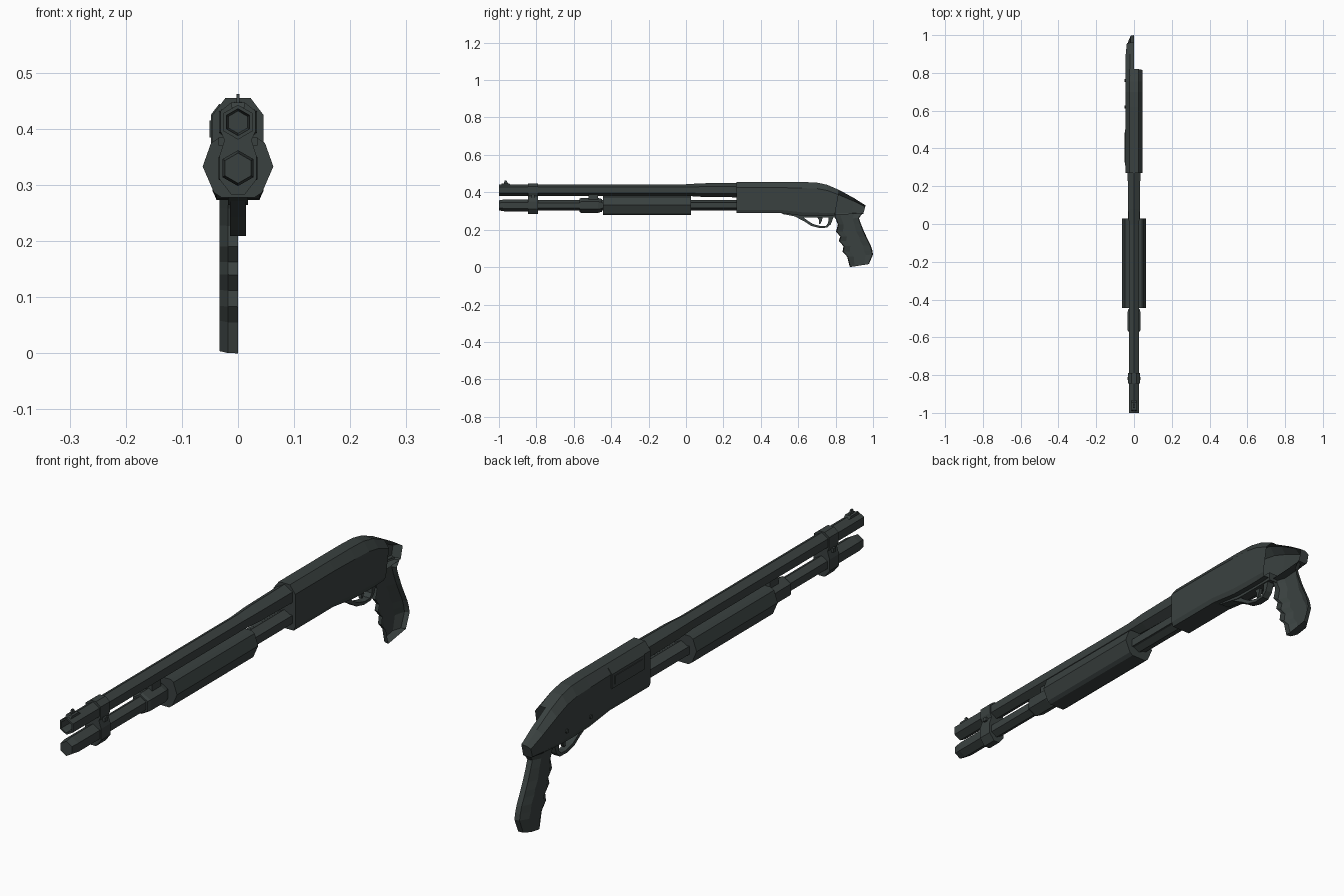
import bpy, bmesh, math

cube = bpy.data.objects.get("Cube")
if cube:
    bpy.data.objects.remove(cube)


def material(name, colour):
    m = bpy.data.materials.new(name)
    m.use_nodes = True
    m.diffuse_color = (*colour, 1)
    bsdf = m.node_tree.nodes["Principled BSDF"]
    bsdf.inputs["Base Color"].default_value = (*colour, 1)
    bsdf.inputs["Roughness"].default_value = 0.7
    return m


GUNMETAL = material("dark gunmetal", (0.042, 0.053, 0.051))


def finish(name, bm, outward=0):
    """Outward is the x side an open shell faces; 0 for closed parts."""
    bmesh.ops.recalc_face_normals(bm, faces=bm.faces[:])
    if outward:
        facing = sum(f.normal.x * f.calc_area() for f in bm.faces)
        if facing * outward < 0:
            bmesh.ops.reverse_faces(bm, faces=bm.faces[:])
    me = bpy.data.meshes.new(name)
    bm.to_mesh(me)
    bm.free()
    me.materials.append(GUNMETAL)
    ob = bpy.data.objects.new(name, me)
    bpy.context.collection.objects.link(ob)
    return ob


def loft(name, rings, closed=True, caps=(True, True), outward=0):
    """Skin a row of rings, each a list of points."""
    bm = bmesh.new()
    rows = [[bm.verts.new(p) for p in r] for r in rings]
    n = len(rows[0])
    for a, b in zip(rows, rows[1:]):
        for i in range(n if closed else n - 1):
            j = (i + 1) % n
            bm.faces.new((a[i], a[j], b[j], b[i]))
    for use, row in zip(caps, (rows[0], rows[-1])):
        if use:
            bm.faces.new(row)
    return finish(name, bm, outward)


def hex_ring(y, r, z):
    return [(r * math.sin(k * math.pi / 3), y, z + r * math.cos(k * math.pi / 3))
            for k in range(6)]


def hex_tube(name, z, stations):
    return loft(name, [hex_ring(y, r, z) for y, r in stations])


def prism(name, outline, x0, x1):
    """Extrude a (y, z) outline across x."""
    return loft(name, [[(x, y, z) for y, z in outline] for x in (x0, x1)])


def box(name, x, y, z):
    return prism(name, [(y[0], z[0]), (y[1], z[0]), (y[1], z[1]), (y[0], z[1])], *x)


def symmetric_loft(name, half, ys):
    """Extrude a mirrored (x, z) half outline along y."""
    full = half + [(-x, z) for x, z in reversed(half)]
    return loft(name, [[(x, y, z) for x, z in full] for y in ys])


# Barrel with hollow muzzle, thickening toward the receiver
BARREL_Z, TUBE_Z = 0.412, 0.33
hex_tube("barrel", BARREL_Z, [(-0.95, 0.02), (-1, 0.024), (-1, 0.031),
                              (0, 0.031), (0.08, 0.036), (0.28, 0.039)])

# Magazine tube, cap and collar
hex_tube("magazine_tube", TUBE_Z, [(-0.82, 0.028), (0.28, 0.028)])
hex_tube("magazine_cap", TUBE_Z, [(-1, 0.027), (-0.97, 0.032), (-0.8, 0.032)])
hex_tube("tube_collar", TUBE_Z, [(-0.57, 0.035), (-0.56, 0.04),
                                 (-0.47, 0.04), (-0.45, 0.034)])
box("barrel_lug", (-0.014, 0.014), (-0.52, -0.47), (0.355, 0.4))

# Clamp joining barrel and tube near the muzzle
symmetric_loft("muzzle_clamp", [(0.012, 0.447), (0.031, 0.432), (0.031, 0.395),
                                (0.024, 0.38), (0.033, 0.352), (0.033, 0.31),
                                (0.012, 0.283)], (-0.845, -0.79))
box("clamp_screw", (-0.035, 0.035), (-0.825, -0.81), (0.37, 0.385))

# Front sight
prism("front_sight_base", [(-0.99, 0.438), (-0.985, 0.447), (-0.945, 0.447),
                           (-0.935, 0.438)], -0.012, 0.012)
prism("front_sight_blade", [(-0.975, 0.445), (-0.97, 0.462), (-0.96, 0.462),
                            (-0.95, 0.445)], -0.003, 0.003)

# Sliding forend and its action bars
symmetric_loft("forend", [(0.036, 0.383), (0.048, 0.375), (0.063, 0.333),
                          (0.043, 0.287), (0.03, 0.278)], (-0.445, 0.028))
for side, label in ((1, "left"), (-1, "right")):
    box(label + "_action_bar", (side * 0.023, side * 0.033), (0, 0.29), (0.315, 0.345))


# Receiver: the right half carries on into the rear tang, the left half stops short
def receiver_ring(side, y, top, bottom, w, lean):
    """Lean tilts the section back toward the tang."""
    h = top - bottom
    half = [(0, top), (0.5 * w, top), (w, top - 0.18 * h),
            (w, bottom + 0.1 * h), (0.85 * w, bottom), (0, bottom)]
    return [(side * x, y - lean * (top - z) / h, z) for x, z in half]


BODY = [(0.27, 0.455, 0.29, 0.045, 0), (0.5, 0.455, 0.29, 0.045, 0),
        (0.62, 0.455, 0.275, 0.045, 0), (0.7, 0.452, 0.273, 0.045, 0),
        (0.755, 0.44, 0.273, 0.045, 0), (0.82, 0.412, 0.275, 0.045, 0.025)]
TANG = [(0.9, 0.368, 0.28, 0.044, 0.015), (0.96, 0.33, 0.285, 0.038, 0.012)]
loft("receiver_left", [receiver_ring(1, *s) for s in BODY],
     closed=False, caps=(True, False), outward=1)
loft("receiver_right", [receiver_ring(-1, *s) for s in BODY + TANG],
     closed=False, caps=(True, True), outward=-1)

# Ejection port cover with bolt, and receiver pins on the right side
box("ejection_port", (-0.0485, -0.044), (0.31, 0.5), (0.372, 0.425))
loft("ejection_port_upper", [[(-0.0485, y, 0.425), (-0.033, y, 0.445),
                              (-0.03, y, 0.441), (-0.044, y, 0.421)]
                             for y in (0.31, 0.5)])
box("bolt_edge", (-0.051, -0.045), (0.325, 0.485), (0.385, 0.415))
for i, (y, z) in enumerate(((0.62, 0.315), (0.76, 0.315))):
    ring = [(y + 0.008 * math.cos(k * math.pi / 3), z + 0.008 * math.sin(k * math.pi / 3))
            for k in range(6)]
    prism("receiver_pin_%d" % (i + 1), ring, -0.049, -0.04)

# Trigger plate, guard bow and trigger
prism("trigger_plate", [(0.5, 0.295), (0.52, 0.283), (0.62, 0.264),
                        (0.8, 0.264), (0.8, 0.295)], -0.018, 0.018)
OUTER = [(0.58, 0.272), (0.635, 0.243), (0.67, 0.22), (0.715, 0.209),
         (0.755, 0.211), (0.775, 0.23), (0.788, 0.268)]
INNER = [(0.625, 0.268), (0.648, 0.25), (0.68, 0.23), (0.718, 0.22),
         (0.748, 0.221), (0.76, 0.235), (0.762, 0.268)]
loft("trigger_guard", [[(-0.014, *o), (0.014, *o), (0.014, *i), (-0.014, *i)]
                       for o, i in zip(OUTER, INNER)])
prism("trigger", [(0.7, 0.268), (0.712, 0.25), (0.71, 0.232), (0.718, 0.23),
                  (0.727, 0.248), (0.73, 0.268)], -0.006, 0.006)

# Pistol grip with finger grooves: an open shell on the right side
GRIP = [((0.785, 0.28), (0.945, 0.29)), ((0.8, 0.258), (0.925, 0.262)),
        ((0.812, 0.227), (0.935, 0.232)), ((0.802, 0.19), (0.952, 0.19)),
        ((0.825, 0.163), (0.965, 0.162)), ((0.817, 0.14), (0.975, 0.142)),
        ((0.842, 0.112), (0.988, 0.115)), ((0.837, 0.083), (0.996, 0.09)),
        ((0.862, 0.055), (1.0, 0.068)), ((0.876, 0.0), (0.978, 0.016))]
SECTION = [(0, 0), (-0.018, 0.03), (-0.033, 0.25),
           (-0.033, 0.72), (-0.018, 0.97), (0, 1)]
rings = [[(x, f[0] + t * (b[0] - f[0]), f[1] + t * (b[1] - f[1])) for x, t in SECTION]
         for f, b in GRIP]
loft("pistol_grip", rings, closed=False, caps=(False, True), outward=-1)
